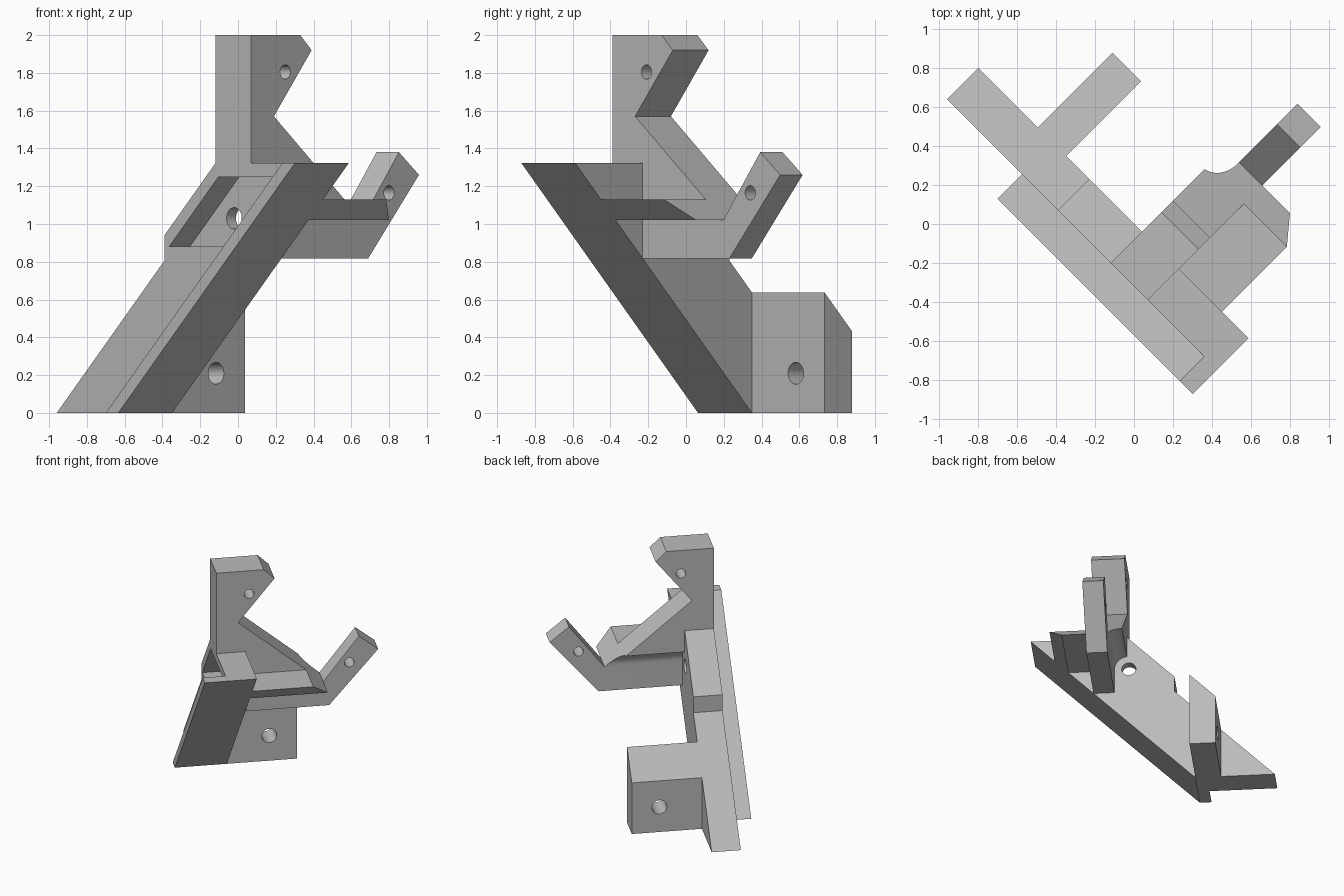
import bpy, bmesh, math

if "Cube" in bpy.data.objects:
    bpy.data.objects.remove(bpy.data.objects["Cube"])

R2 = math.sqrt(2)

grey = bpy.data.materials.new("plain grey")
grey.diffuse_color = (0.5, 0.5, 0.5, 1)
grey.use_nodes = True
grey.node_tree.nodes["Principled BSDF"].inputs["Base Color"].default_value = grey.diffuse_color


def world(u, v, z):
    """Part frame (u = arm direction, v = rail direction) turned 45 degrees."""
    return ((u + v) / R2, (u - v) / R2, z)


def prism(name, axis, profile, lo, hi):
    """Extrude a profile along 'u' (profile is v,z) or 'v' (profile is u,z)."""
    bm = bmesh.new()
    rings = []
    for d in (lo, hi):
        rings.append([bm.verts.new(world(d, a, z) if axis == "u" else world(a, d, z))
                      for a, z in profile])
    n = len(profile)
    bm.faces.new(rings[0])
    bm.faces.new(rings[1])
    for i in range(n):
        j = (i + 1) % n
        bm.faces.new((rings[0][i], rings[0][j], rings[1][j], rings[1][i]))
    bmesh.ops.recalc_face_normals(bm, faces=bm.faces)
    mesh = bpy.data.meshes.new(name)
    bm.to_mesh(mesh)
    bm.free()
    mesh.materials.append(grey)
    ob = bpy.data.objects.new(name, mesh)
    bpy.context.collection.objects.link(ob)
    return ob


def circle(a, z, r, n=40):
    return [(a + r * math.cos(2 * math.pi * i / n), z + r * math.sin(2 * math.pi * i / n))
            for i in range(n)]


def combine(target, other, operation):
    """Apply a boolean and remove the helper solid."""
    mod = target.modifiers.new(operation.lower(), "BOOLEAN")
    mod.operation = operation
    mod.solver = "EXACT"
    mod.object = other
    other.hide_render = True
    bpy.context.view_layer.objects.active = target
    bpy.ops.object.modifier_apply(modifier=mod.name)
    bpy.data.objects.remove(other)


# Sloped rail with raised pocket housing
bracket = prism("bracket", "u", [(-1.131, 0), (-0.325, 0.806), (-0.325, 0.94), (0.057, 1.322),
                                 (0.829, 1.322), (-0.493, 0)], -0.226, 0)

# Thin flange along the lower side of the rail
flange = prism("flange", "u", [(-0.587, 0), (0.735, 1.322), (0.829, 1.322), (-0.493, 0)],
               -0.403, -0.2)

# Foot tab, its top following the slope of the rail
foot = prism("foot", "u", [(-0.70, 0), (-0.70, 0.431), (-0.493, 0.638), (-0.493, 0)],
             -0.05, 0.544)

# Hook tower and diagonal brace
hook = prism("hook", "v", [(-0.226, 1.29), (-0.226, 2), (0.142, 2), (0.226, 1.92),
                           (-0.056, 1.57), (0.604, 1.02), (0.604, 0.818), (-0.03, 0.818),
                           (-0.03, 1.29)], 0.057, 0.325)

# Short rising arm
arm = prism("arm", "v", [(0.45, 0.818), (0.65, 0.818), (1.03, 1.26), (0.88, 1.38),
                         (0.604, 1.02), (0.45, 1.02)], 0.157, 0.325)

# Shelf with bevelled underside
shelf = prism("shelf", "v", [(-0.03, 1.02), (0.604, 1.02), (0.472, 1.13), (-0.03, 1.13)],
              0.25, 0.645)
combine(shelf, prism("shelf_bevel", "u", [(0.507, 1.0), (0.707, 1.2), (0.8, 1.0)], -0.2, 0.8),
        "DIFFERENCE")

for part in (flange, foot, hook, arm, shelf):
    combine(bracket, part, "UNION")

# Side pocket, screw hole with clearance slot, and mounting holes
slot = [(-0.073, 0.7)] + [(0.042 + 0.115 * math.cos(math.pi * (1 - i / 24)),
                           1.03 + 0.115 * math.sin(math.pi * (1 - i / 24)))
                          for i in range(25)] + [(0.157, 0.7)]
cutters = [
    prism("pocket", "u", [(-0.29, 0.88), (0.08, 1.25), (0.663, 1.25), (0.293, 0.88)], -0.3, -0.071),
    prism("clearance_slot", "u", slot, 0, 0.8),
    prism("screw_hole", "u", circle(0.042, 1.03, 0.057), -0.15, 0.1),
    prism("foot_hole", "v", circle(0.329, 0.21, 0.058), -0.9, -0.3),
    prism("hook_hole", "v", circle(0.029, 1.805, 0.038), -0.1, 0.5),
    prism("arm_hole", "v", circle(0.806, 1.165, 0.038), 0.0, 0.5),
]
for cutter in cutters:
    combine(bracket, cutter, "DIFFERENCE")

# Tidy shading: round holes smooth, corners sharp
bpy.ops.object.select_all(action="DESELECT")
bracket.select_set(True)
bpy.context.view_layer.objects.active = bracket
bpy.ops.object.shade_smooth_by_angle(angle=math.radians(25))
